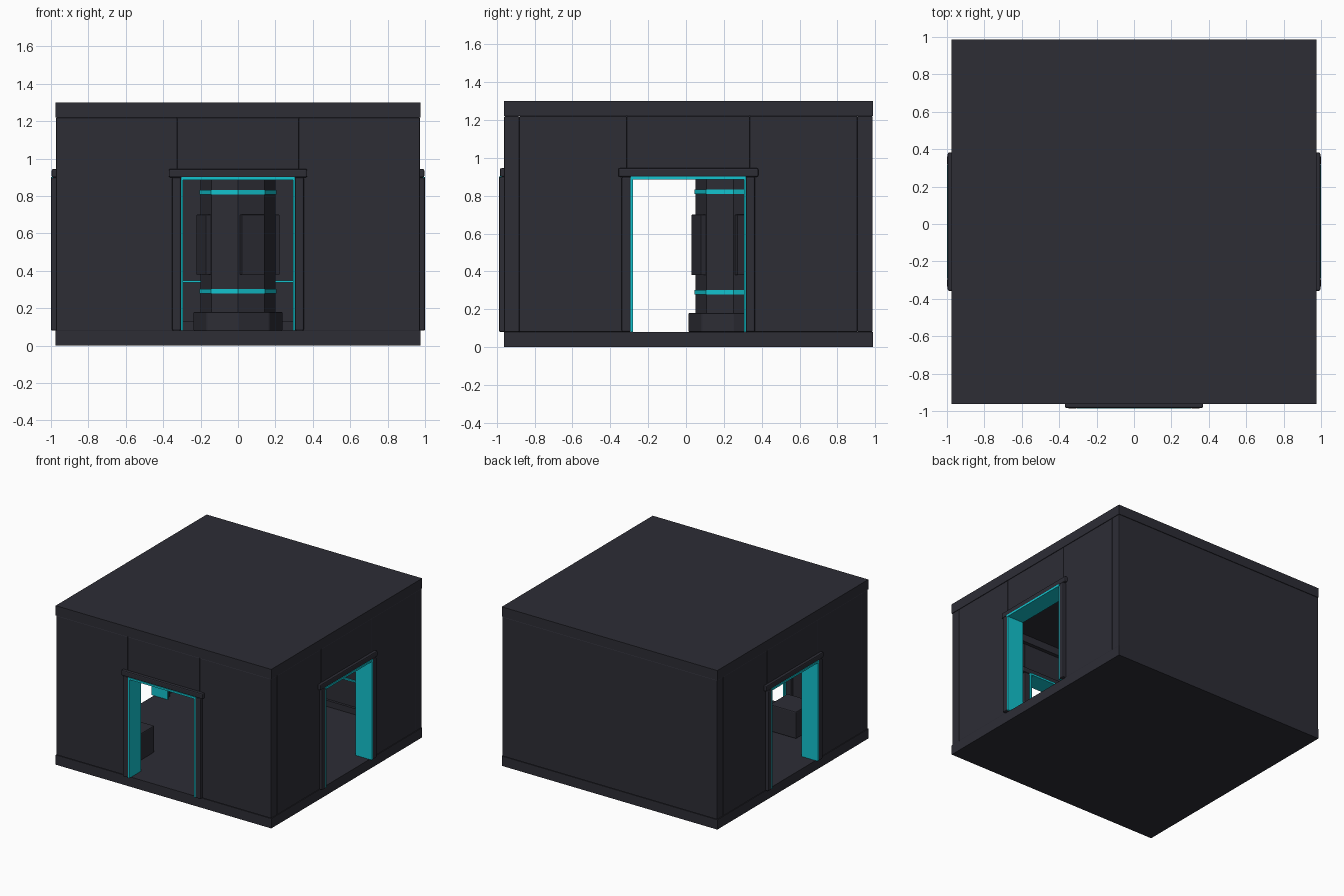
import bpy, bmesh, math
from mathutils import Matrix

if "Cube" in bpy.data.objects:
    bpy.data.objects.remove(bpy.data.objects["Cube"])

CY = 0.0125                 # room centre in y
H = 0.975                   # half width of the room
T = 0.08                    # wall thickness
FLOOR, CEIL, TOP = 0.08, 1.22, 1.30


def material(name, rgb):
    m = bpy.data.materials.new(name)
    m.diffuse_color = (*rgb, 1)
    m.use_nodes = True
    m.node_tree.nodes["Principled BSDF"].inputs["Base Color"].default_value = m.diffuse_color
    return m


DARK = material("charcoal", (0.026, 0.026, 0.036))
CYAN = material("cyan", (0.006, 0.55, 0.62))


def finish(name, bm, mat, bevel=0):
    me = bpy.data.meshes.new(name)
    bm.to_mesh(me)
    bm.free()
    me.materials.append(mat)
    ob = bpy.data.objects.new(name, me)
    bpy.context.collection.objects.link(ob)
    if bevel:
        mod = ob.modifiers.new("bevel", "BEVEL")
        mod.width, mod.segments = bevel, 2
    return ob


def box(name, x, y, z, mat=DARK, bevel=0, turn=0, origin=(0, CY)):
    """Box from ranges, turned about the vertical line through origin."""
    bm = bmesh.new()
    bmesh.ops.create_cube(bm, size=1)
    for v in bm.verts:
        for i, (lo, hi) in enumerate((x, y, z)):
            v.co[i] = lo if v.co[i] < 0 else hi
    place = Matrix.Translation((*origin, 0)) @ Matrix.Rotation(turn, 4, "Z")
    bm.transform(place)
    return finish(name, bm, mat, bevel)


def octagon(name, r, z0, z1, mat=DARK, bevel=0):
    bm = bmesh.new()
    bmesh.ops.create_cone(bm, cap_ends=True, segments=8, radius1=r, radius2=r, depth=z1 - z0)
    bm.transform(Matrix.Translation((0, 0.25, (z0 + z1) / 2)))
    return finish(name, bm, mat, bevel)


# floor and roof slabs
box("floor_slab", (-H, H), (-H, H), (0, FLOOR))
box("roof_slab", (-H, H), (-H, H), (CEIL, TOP))

# three walls with doorways: front, right, left
W = H - 0.002
for side, turn in (("front", 0), ("right", math.pi / 2), ("left", -math.pi / 2)):
    for s, word in ((-1, "a"), (1, "b")):
        def span(a, b):
            return tuple(sorted((s * a, s * b)))
        end = W if side == "front" else W - T
        if side != "front" and (s == 1) == (side == "right"):
            end = W - T     # meets the back wall
        box(f"{side}_wall_{word}", span(0.325, end), (-W, -W + T), (FLOOR, CEIL), DARK, 0.005, turn)
        box(f"{side}_door_post_{word}", span(0.304, 0.352), (-H - 0.025, -H + 0.11),
            (FLOOR, 0.9), DARK, 0.008, turn)
        box(f"{side}_door_lining_{word}", span(0.293, 0.305), (-H - 0.022, -H + 0.125),
            (FLOOR, 0.9), CYAN, 0, turn)
    box(f"{side}_wall_header", (-0.325, 0.325), (-W, -W + T), (0.9, CEIL), DARK, 0.005, turn)
    box(f"{side}_door_lintel", (-0.37, 0.37), (-H - 0.021, -H + 0.11), (0.9, 0.945), DARK, 0.008, turn)
    box(f"{side}_door_top_lining", (-0.305, 0.305), (-H - 0.024, -H + 0.125), (0.886, 0.902), CYAN, 0, turn)
    # moulding under the ceiling
    box(f"{side}_cornice", (-W + T, W - T), (-W + T, -W + T + 0.03), (1.16, CEIL), DARK, 0, turn)

# solid back wall with skirting and light strip
box("back_wall", (-W, W), (W - T, W), (FLOOR, CEIL), DARK, 0.005)
box("back_skirting", (-W + T, W - T), (W - T - 0.02, W - T), (FLOOR, 0.13))
box("back_light_strip", (-W + T, W - T), (W - T - 0.012, W - T), (0.337, 0.349), CYAN)
box("back_cornice", (-W + T, W - T), (W - T - 0.03, W - T), (1.16, CEIL))

# central column
octagon("column", 0.2, FLOOR, CEIL)
octagon("column_base", 0.238, FLOOR, 0.18, DARK, 0.005)
octagon("column_capital", 0.238, 1.12, CEIL, DARK, 0.005)
for name, z in (("lower", 0.29), ("upper", 0.82)):
    octagon(f"column_{name}_light_ring", 0.206, z - 0.012, z + 0.012, CYAN)

# four panels on alternate faces of the column
for i in range(4):
    box(f"column_panel_{i + 1}", (-0.066, 0.066), (-0.213, -0.18), (0.38, 0.70), DARK, 0.003,
        math.radians(22.5 + 90 * i), (0, 0.25))

# storage crate beside the front door
box("crate", (-0.64, -0.40), (-0.75, -0.52), (FLOOR, 0.30), DARK, 0.008)
